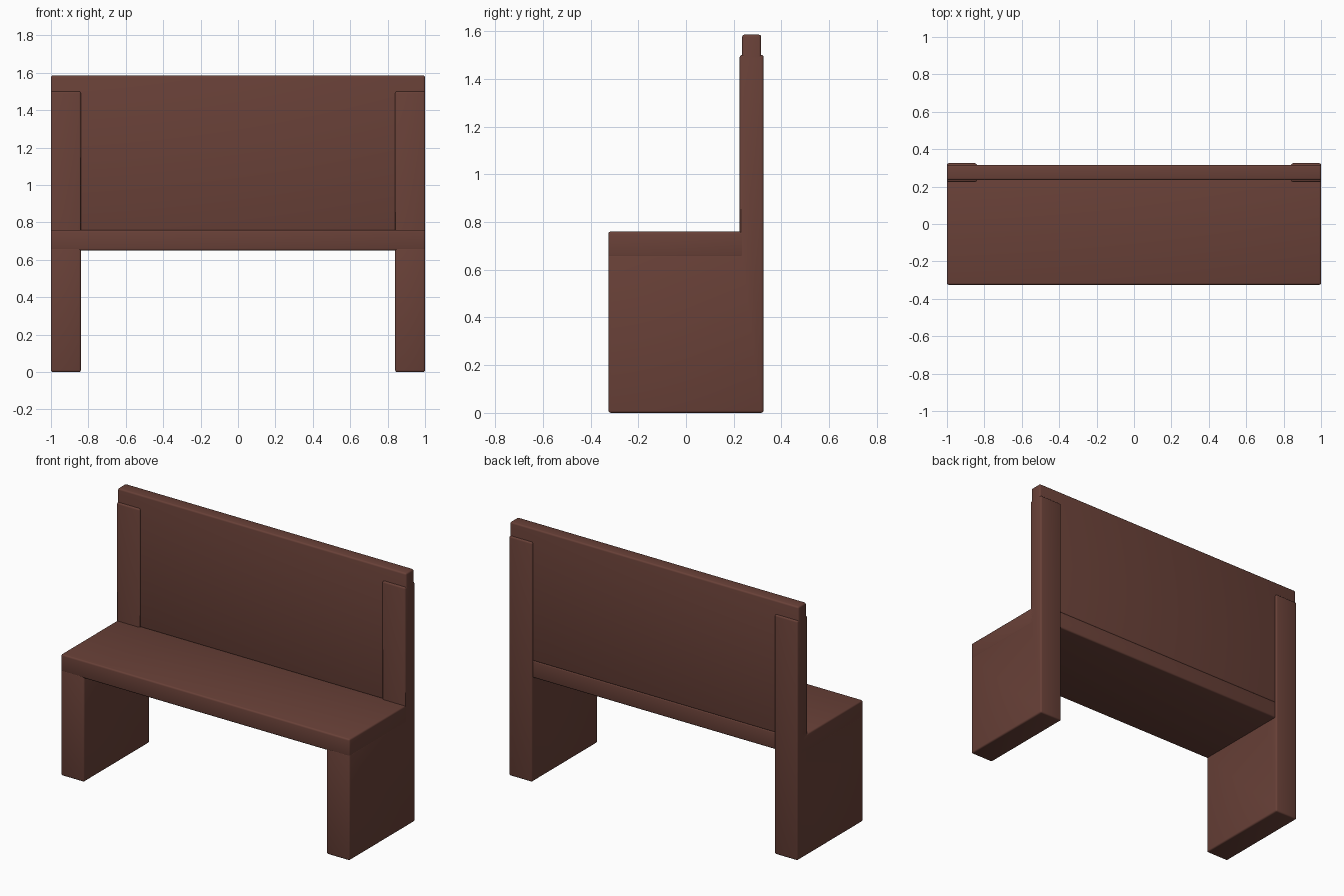
import bpy, bmesh

if "Cube" in bpy.data.objects:
    bpy.data.objects.remove(bpy.data.objects["Cube"])

wood = bpy.data.materials.new("dark_wood")
wood.diffuse_color = (0.14, 0.052, 0.039, 1)
wood.use_nodes = True
wood.node_tree.nodes["Principled BSDF"].inputs["Base Color"].default_value = wood.diffuse_color


def slab(name, profile, x0, x1, bevel=0.01):
    """Extrude a (y, z) profile from x0 to x1 and round its convex edges."""
    bm = bmesh.new()
    face = bm.faces.new([bm.verts.new((x0, y, z)) for y, z in profile])
    ext = bmesh.ops.extrude_face_region(bm, geom=[face])
    moved = [v for v in ext["geom"] if isinstance(v, bmesh.types.BMVert)]
    bmesh.ops.translate(bm, verts=moved, vec=(x1 - x0, 0, 0))
    bmesh.ops.recalc_face_normals(bm, faces=bm.faces)
    edges = [e for e in bm.edges if e.calc_face_angle_signed() > 0.1]
    bmesh.ops.bevel(bm, geom=edges, offset=bevel, segments=3, profile=0.5,
                    affect='EDGES', clamp_overlap=True)
    mesh = bpy.data.meshes.new(name)
    bm.to_mesh(mesh)
    bm.free()
    mesh.materials.append(wood)
    ob = bpy.data.objects.new(name, mesh)
    bpy.context.collection.objects.link(ob)
    bpy.ops.object.select_all(action='DESELECT')
    ob.select_set(True)
    bpy.context.view_layer.objects.active = ob
    bpy.ops.object.shade_smooth_by_angle()
    return ob


def rect(y0, y1, z0, z1):
    return [(y0, z0), (y1, z0), (y1, z1), (y0, z1)]


# Side panels: leg slab with the back post rising from it
side = [(-0.325, 0), (0.325, 0), (0.325, 1.5), (0.225, 1.5),
        (0.225, 0.665), (-0.325, 0.665)]
slab("left_side_panel", side, -1, -0.84)
slab("right_side_panel", side, 0.84, 1)

# Seat board and backrest board
slab("seat", rect(-0.325, 0.315, 0.65, 0.76), -1, 1)
slab("backrest", rect(0.235, 0.315, 0.755, 1.585), -1, 1)
